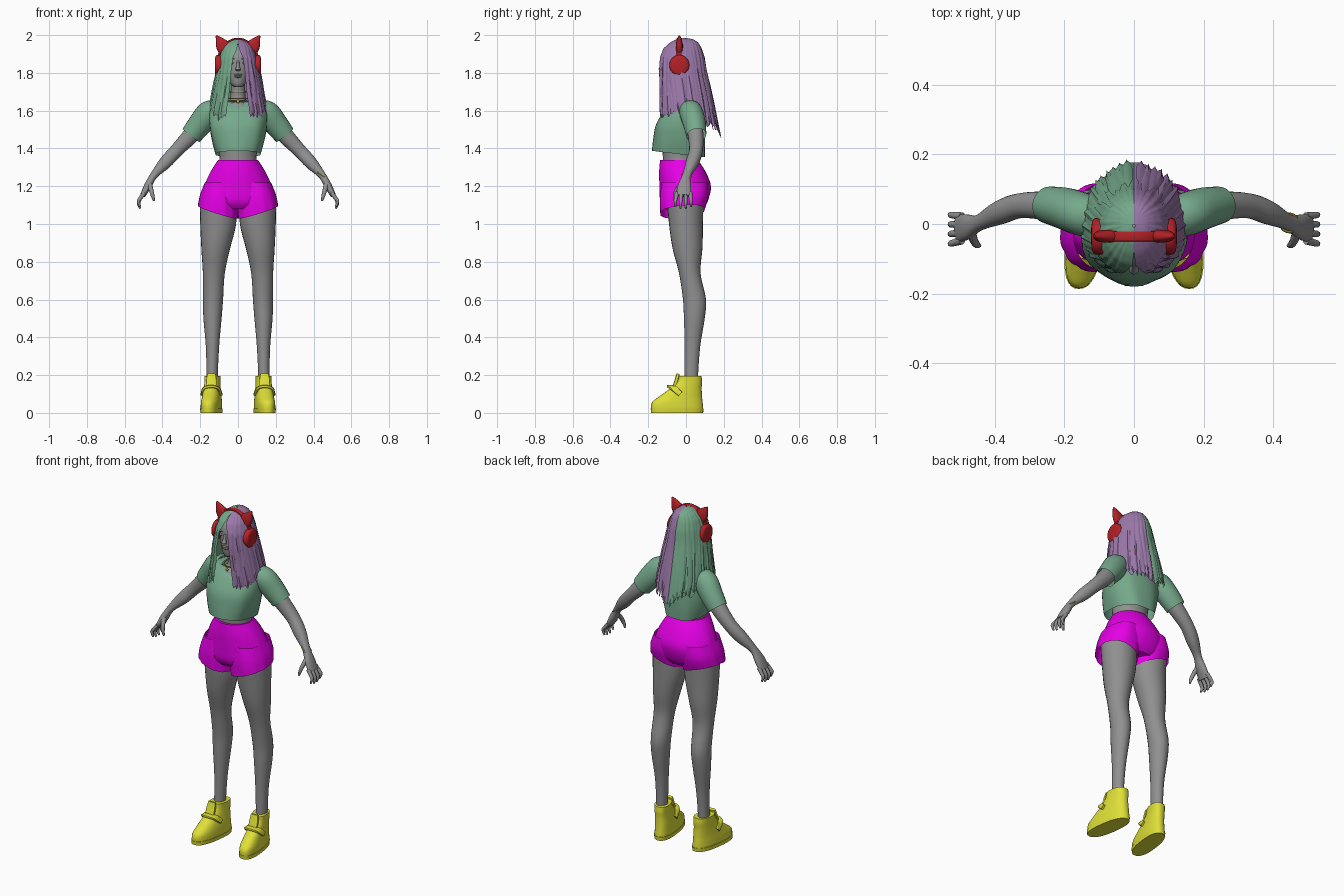
import bpy, bmesh, math, random
from mathutils import Vector

random.seed(4)
cube = bpy.data.objects.get("Cube")
if cube:
    bpy.data.objects.remove(cube)
made = []


def material(name, r, g, b):
    m = bpy.data.materials.new(name)
    m.use_nodes = True
    m.diffuse_color = (r, g, b, 1)
    m.node_tree.nodes["Principled BSDF"].inputs["Base Color"].default_value = (r, g, b, 1)
    return m


SKIN = material("grey skin", .28, .28, .28)
GREEN = material("sage green", .18, .40, .26)
PURPLE = material("soft purple", .33, .19, .40)
MAGENTA = material("magenta", .80, 0, .80)
YELLOW = material("yellow", .74, .74, .04)
RED = material("red", .45, .015, .02)
GOLD = material("gold", .60, .48, .06)


def finish(name, mat, bm):
    bmesh.ops.recalc_face_normals(bm, faces=bm.faces)
    mesh = bpy.data.meshes.new(name)
    bm.to_mesh(mesh)
    bm.free()
    mesh.materials.append(mat)
    ob = bpy.data.objects.new(name, mesh)
    bpy.context.collection.objects.link(ob)
    made.append(ob)
    return ob


def skin_rows(bm, rows, closed):
    """Bridge rows of points with quads."""
    vs = [[bm.verts.new(p) for p in row] for row in rows]
    n = len(vs[0])
    for a, b in zip(vs, vs[1:]):
        for i in range(n if closed else n - 1):
            j = (i + 1) % n
            bm.faces.new((a[i], a[j], b[j], b[i]))
    return vs


def resample(keys, steps):
    """Smooth curve through the key sections."""
    out = []
    for i in range(len(keys) - 1):
        quad = [keys[max(i - 1, 0)], keys[i], keys[i + 1], keys[min(i + 2, len(keys) - 1)]]
        for s in range(steps):
            t = s / steps
            out.append([b + .5 * t * (c - a + t * (2 * a - 5 * b + 4 * c - d + t * (3 * (b - c) + d - a)))
                        for a, b, c, d in zip(*quad)])
    return out + [list(keys[-1])]


def loft(name, mat, keys, side=1, n=24, power=2, flat=False, caps=True, steps=4, shape=None):
    """Rings (x, y, z, radius across, radius in depth), level or square to the path."""
    secs = resample(keys, steps)
    pts = [Vector(s[:3]) for s in secs]
    rows = []
    for k, s in enumerate(secs):
        u, v = Vector((1, 0, 0)), Vector((0, 1, 0))
        if not flat:
            t = (pts[min(k + 1, len(pts) - 1)] - pts[max(k - 1, 0)]).normalized()
            v = (v - t * v.dot(t)).normalized()
            u = v.cross(t)
        row = []
        for i in range(n):
            a = math.tau * i / n
            c, d = math.cos(a), math.sin(a)
            cu = math.copysign(abs(c) ** (2 / power), c) * s[3]
            dv = math.copysign(abs(d) ** (2 / power), d) * s[4]
            p = pts[k] + u * cu + v * dv
            if shape:
                p = shape(p, pts[k], a, k / (len(secs) - 1))
            row.append((p.x * side, p.y, p.z))
        rows.append(row)
    bm = bmesh.new()
    vs = skin_rows(bm, rows, True)
    if caps:
        bm.faces.new(vs[0])
        bm.faces.new(vs[-1])
    return finish(name, mat, bm)


def ball(name, mat, loc, size):
    bm = bmesh.new()
    bmesh.ops.create_uvsphere(bm, u_segments=20, v_segments=12, radius=1)
    for v in bm.verts:
        v.co = Vector(loc) + Vector(a * b for a, b in zip(v.co, size))
    return finish(name, mat, bm)


def ring(name, mat, centre, rx, ry, thick, tilt=0):
    """Thin closed band, tilted along x."""
    rows = []
    for i in range(25):
        a = math.tau * i / 24
        c, s = math.cos(a), math.sin(a)
        rows.append([Vector(centre) + Vector(((rx + thick * math.cos(b)) * c, (ry + thick * math.cos(b)) * s,
                     thick * math.sin(b) + tilt * rx * c)) for b in (0, 1.05, 2.1, 3.14, 4.2, 5.25)])
    bm = bmesh.new()
    skin_rows(bm, rows, True)
    return finish(name, mat, bm)


# Head, neck and torso
loft("head", SKIN, [(0, -.085, 1.725, .015, .02), (0, -.07, 1.74, .038, .045), (0, -.05, 1.78, .058, .071),
                    (0, -.035, 1.84, .072, .088), (0, -.03, 1.9, .072, .086), (0, -.025, 1.95, .045, .055)], flat=True)
loft("neck", SKIN, [(0, -.02, 1.58, .1, .08), (0, -.02, 1.63, .07, .07), (0, -.02, 1.66, .042, .045),
                    (0, -.03, 1.76, .038, .042)], flat=True)
loft("waist", SKIN, [(0, -.03, 1.28, .11, .09), (0, -.035, 1.36, .098, .088), (0, -.03, 1.5, .12, .1)], flat=True)
loft("nose", SKIN, [(0, -.12, 1.865, .006, .006), (0, -.127, 1.835, .009, .011), (0, -.131, 1.818, .014, .014),
                    (0, -.12, 1.81, .009, .006)], n=12, flat=True)
for z in (1.79, 1.78):
    ball("lip", SKIN, (0, -.118, z), (.02, .01, .006))
for side, label in ((1, "left_"), (-1, "right_")):
    ball(label + "eye", SKIN, (.03 * side, -.105, 1.852), (.015, .013, .009))
    ball(label + "brow", SKIN, (.03 * side, -.11, 1.875), (.019, .01, .004))
ring("choker", GOLD, (0, -.025, 1.70), .042, .046, .004)
ring("necklace", GOLD, (0, -.035, 1.665), .05, .062, .003)
ball("pendant", GOLD, (0, -.103, 1.65), (.008, .005, .01))


# Cropped shirt with soft folds and a hem that dips at the back
def shirt_folds(p, c, a, t):
    r = 1 + .018 * (1 - t) * math.sin(7 * a + 4 * t)
    return Vector((p.x * r, c.y + (p.y - c.y) * r, p.z - (1 - t) * .12 * (p.y - c.y)))


loft("shirt", GREEN, [(0, -.038, 1.37, .118, .14), (0, -.035, 1.44, .138, .137), (0, -.03, 1.52, .152, .128),
                      (0, -.012, 1.6, .15, .1), (0, .005, 1.64, .125, .075), (0, -.015, 1.655, .068, .072)],
     n=40, power=2.4, flat=True, caps=False, shape=shirt_folds)


# Pleated shorts: seat and two flared legs
def pleats(p, c, a, t):
    r = 1 + .035 * t * abs(math.sin(6 * a)) * (1 if p.y < .03 else .2)
    return Vector((c.x + (p.x - c.x) * r, c.y + (p.y - c.y) * r, p.z))


def leg_hem(p, c, a, t):
    q = pleats(p, c, a, t)
    return q + Vector((0, 0, t * (.32 * (p.x - c.x) + .1 * (p.y - c.y))))


loft("shorts_seat", MAGENTA, [(0, -.037, 1.34, .105, .1), (0, -.02, 1.28, .143, .122), (0, -.004, 1.2, .178, .136),
                              (0, -.01, 1.12, .19, .125), (0, -.01, 1.08, .12, .1)], n=60, flat=True, shape=pleats)

for side, label in ((1, "left_"), (-1, "right_")):
    loft(label + "shorts_leg", MAGENTA, [(.09, -.008, 1.22, .085, .122), (.1, -.01, 1.14, .1, .127),
                                         (.107, -.018, 1.065, .104, .116)],
         side, n=48, power=2.3, flat=True, caps=False, shape=leg_hem)
    loft(label + "leg", SKIN, [(.105, -.005, 1.14, .098, .098), (.105, 0, 1.0, .095, .09), (.118, .008, .87, .076, .079),
                               (.128, .02, .74, .058, .057), (.132, .045, .6, .053, .061), (.135, .044, .5, .048, .055),
                               (.135, .034, .35, .035, .041), (.137, .028, .2, .03, .036),
                               (.137, .028, .12, .03, .036)], side, flat=True)

    # High-top shoe with toes turned out
    def toe_out(p, c, a, t):
        return p + Vector((-.13 * (p.y - .02), 0, 0))

    loft(label + "shoe", YELLOW, [(.132, -.047, 0, .047, .133), (.132, -.047, .02, .052, .138),
                                  (.132, -.046, .055, .051, .134), (.132, -.03, .085, .048, .115),
                                  (.134, 0, .13, .043, .083), (.135, .018, .165, .041, .067),
                                  (.135, .022, .195, .042, .06)],
         side, n=32, power=2.4, flat=True, shape=toe_out)
    loft(label + "sole", YELLOW, [(.132, -.047, 0, .053, .138), (.132, -.047, .022, .055, .14)],
         side, n=32, power=2.4, flat=True, shape=toe_out)
    loft(label + "tongue", YELLOW, [(.142, -.065, .13, .028, .01), (.141, -.05, .175, .027, .01),
                                    (.14, -.042, .207, .022, .009)], side, n=16, power=4)
    loft(label + "strap", YELLOW, [(.094, -.03, .1, .012, .014), (.105, -.065, .13, .008, .017),
                                   (.142, -.085, .14, .008, .017), (.179, -.065, .13, .008, .017),
                                   (.186, -.03, .1, .012, .014)], side, n=12, power=4)

    # Sleeve, arm and hand
    loft(label + "sleeve", GREEN, [(.1, .012, 1.61, .045, .055), (.15, .028, 1.587, .068, .062),
                                   (.2, .045, 1.53, .064, .06), (.247, .055, 1.47, .057, .053)], side, caps=False)
    loft(label + "arm", SKIN, [(.15, .03, 1.59, .05, .045), (.24, .05, 1.48, .045, .042), (.325, .053, 1.39, .036, .036),
                               (.385, .033, 1.325, .034, .034), (.445, .004, 1.258, .02, .023),
                               (.478, -.008, 1.2, .02, .036), (.505, -.013, 1.15, .014, .04)], side, power=2.2)
    for i in range(4):
        y = .022 - .023 * i
        drop = .01 * (i in (0, 3))
        loft(label + "finger", SKIN, [(.495, y, 1.165, .011, .012), (.518, y * 1.15, 1.135, .01, .01),
                                      (.527, y * 1.2, 1.11 + drop, .009, .009),
                                      (.518, y * 1.2, 1.082 + drop, .005, .005)], side, n=10)
    loft(label + "thumb", SKIN, [(.47, -.02, 1.215, .015, .016), (.46, -.048, 1.18, .012, .012),
                                 (.452, -.06, 1.15, .01, .01), (.444, -.062, 1.122, .005, .005)], side, n=10)
ring("bracelet", GOLD, (.447, .003, 1.257), .026, .026, .004, -.7)

# Long parted hair: z, depth centre, half width, half depth, parting angle
HAIR = [(1.985, -.005, .004, .004, 0), (1.978, -.005, .035, .045, 0), (1.96, -.01, .06, .075, .01),
        (1.93, -.018, .083, .1, .06), (1.88, -.022, .1, .12, .27), (1.8, -.02, .114, .13, .33),
        (1.7, -.008, .13, .138, .36), (1.6, 0, .148, .15, .42), (1.4, .017, .157, .175, .5)]
HEM = [(0, 1.56), (.25, 1.55), (.48, 1.63), (.7, 1.53), (1, 1.48)]


def lookup(table, x):
    sign = 1 if table[0][0] < table[-1][0] else -1
    for p, q in zip(table, table[1:]):
        if sign * x <= sign * q[0]:
            t = max(0, (x - p[0]) / (q[0] - p[0]))
            return [a + (b - a) * t for a, b in zip(p, q)][1:]
    return table[-1][1:]


def hair_point(side, u, z, lift):
    cy, rx, ry, gap = lookup(HAIR, z)
    a = gap + (math.pi - gap) * u
    r = lift + .022 * abs(math.sin(11 * a)) + .012 * math.sin(29 * a)
    return (side * rx * r * math.sin(a), cy - ry * r * math.cos(a), z)


for side, label, mat in ((1, "left_hair", PURPLE), (-1, "right_hair", GREEN)):
    bm = bmesh.new()
    cols, rows = 72, []
    for k in range(31):
        v = (k / 30) ** 1.7
        row = []
        for i in range(cols + 1):
            u = i / cols
            low = lookup(HEM, u)[0] + .018 * math.sin(17 * u) + .01 * math.sin(53 * u)
            row.append(hair_point(side, u, 1.985 - v * (1.985 - low), .99))
        rows.append(row)
    skin_rows(bm, rows, False)
    # Loose overlapping locks that taper to points
    for i in range(20):
        u0 = .05 + .9 * i / 19
        top, low = random.uniform(1.75, 1.93), lookup(HEM, u0)[0] - random.uniform(-.01, .03)
        wide = random.uniform(.03, .05)
        rows = []
        for k in range(13):
            t = k / 12
            w = wide * (min(1, .2 + 3 * t) if t < .6 else 1.02 - ((t - .6) / .4) ** 2)
            rows.append([hair_point(side, min(1, max(0, u0 + w * j)), top + (low - top) * t,
                                    1 + .05 * math.sin(math.pi * min(t, .7)) * (1 - .6 * abs(j)))
                         for j in (-1, -.5, 0, .5, 1)])
        skin_rows(bm, rows, False)
    finish(label, mat, bm)

# Headphones with pointed ears
band = [(.11 * math.cos(a), -.035, 1.84 + .14 * math.sin(a), .006, .015)
        for a in (math.pi * i / 12 for i in range(13))]
loft("headphone_band", RED, band, n=12, power=3, steps=2)
for side, label in ((1, "left_"), (-1, "right_")):
    loft(label + "ear_cup", RED, [(.085, -.035, 1.84, .045, .045), (.09, -.035, 1.84, .054, .052),
                                  (.112, -.035, 1.84, .054, .052), (.12, -.035, 1.84, .045, .043),
                                  (.123, -.035, 1.84, .025, .024)], side, steps=2)
    loft(label + "cat_ear", RED, [(.07, -.035, 1.93, .04, .018), (.085, -.035, 1.95, .035, .018),
                                  (.1, -.035, 1.975, .02, .012), (.115, -.035, 1.997, .004, .004)],
         side, n=16, power=2.5, steps=2)

# Smooth shading that keeps creases
bpy.ops.object.select_all(action='DESELECT')
for ob in made:
    ob.select_set(True)
bpy.context.view_layer.objects.active = made[0]
bpy.ops.object.shade_smooth_by_angle(angle=math.radians(40))
